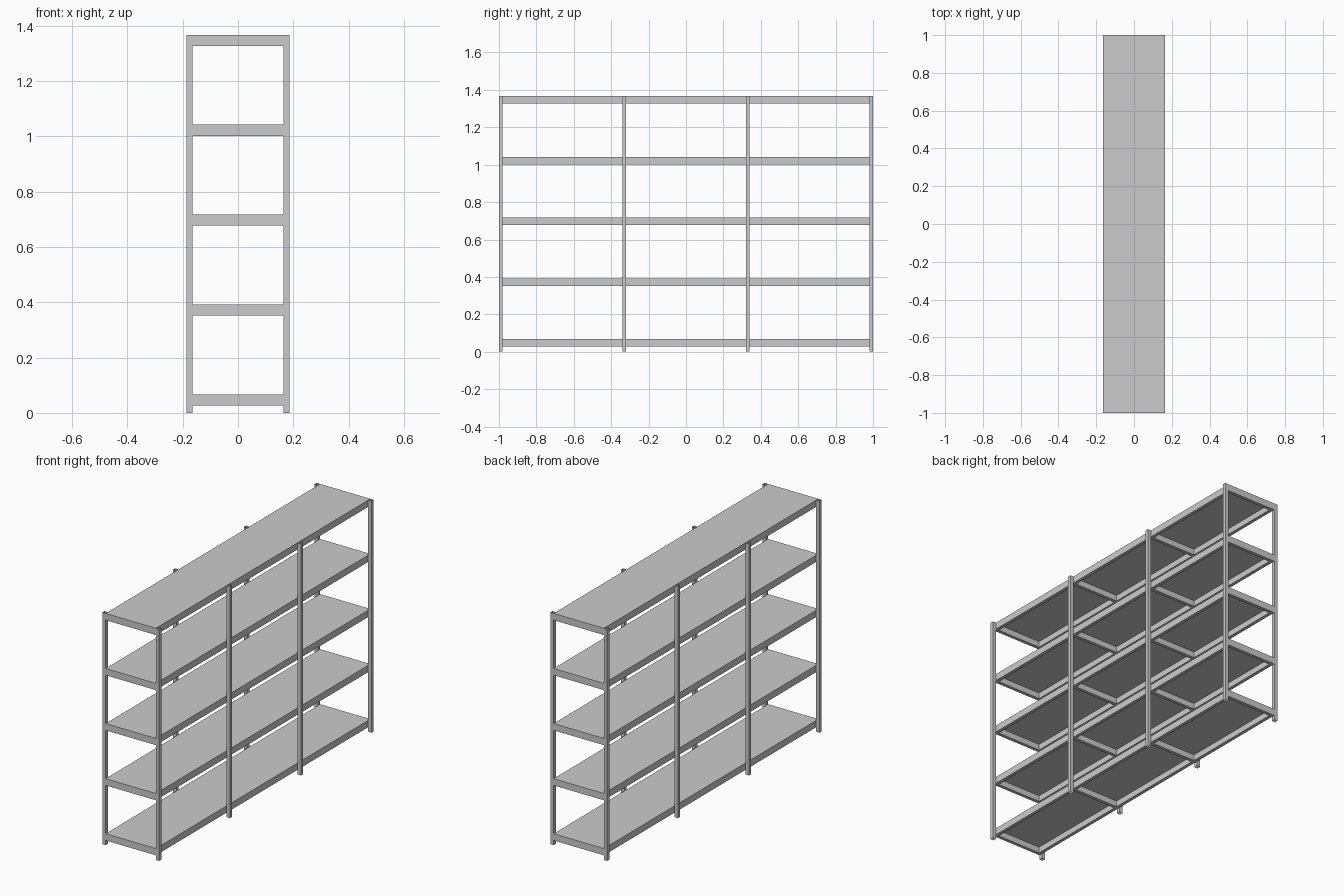
import bpy, bmesh
from mathutils import Vector

if "Cube" in bpy.data.objects:
    bpy.data.objects.remove(bpy.data.objects["Cube"])

W, L = 0.164, 1.0          # half width of shelf, half length
T, H = 0.02, 0.04          # rail thickness and height
POST_Y = (-0.99, -0.33, 0.33, 0.99)
SHELF_TOPS = [0.067 + 0.325 * i for i in range(5)]


def box(name, lo, hi, open_ends=False):
    """Axis-aligned box between two corners; open_ends leaves a hollow tube."""
    lo, hi = Vector(lo), Vector(hi)
    bm = bmesh.new()
    bmesh.ops.create_cube(bm, size=1)
    for v in bm.verts:
        v.co = Vector(((lo[i] + hi[i]) / 2 + v.co[i] * (hi[i] - lo[i]) for i in range(3)))
    bm.normal_update()
    if open_ends:
        caps = [f for f in bm.faces if abs(f.normal.z) > 0.5]
        bmesh.ops.delete(bm, geom=caps, context='FACES_ONLY')
    mesh = bpy.data.meshes.new(name)
    bm.to_mesh(mesh)
    bm.free()
    obj = bpy.data.objects.new(name, mesh)
    bpy.context.collection.objects.link(obj)
    return obj


# Upright posts: open square tubes outside both long edges
for y in POST_Y:
    for s in (-1, 1):
        x = sorted((s * W, s * 0.186))
        box("post", (x[0], y - 0.01, 0), (x[1], y + 0.01, 1.367), open_ends=True)

# Shelves: thin panel over a frame of rails and cross beams
for top in SHELF_TOPS:
    low = top - H
    under = top - 0.005
    box("shelf_panel", (-W, -L, under), (W, L, top))
    for s in (-1, 1):
        x = sorted((s * W, s * (W - T)))
        box("long_rail", (x[0], -L, low), (x[1], L, under))
    for y in POST_Y:
        box("cross_beam", (-W + T, y - T / 2, low), (W - T, y + T / 2, under))
